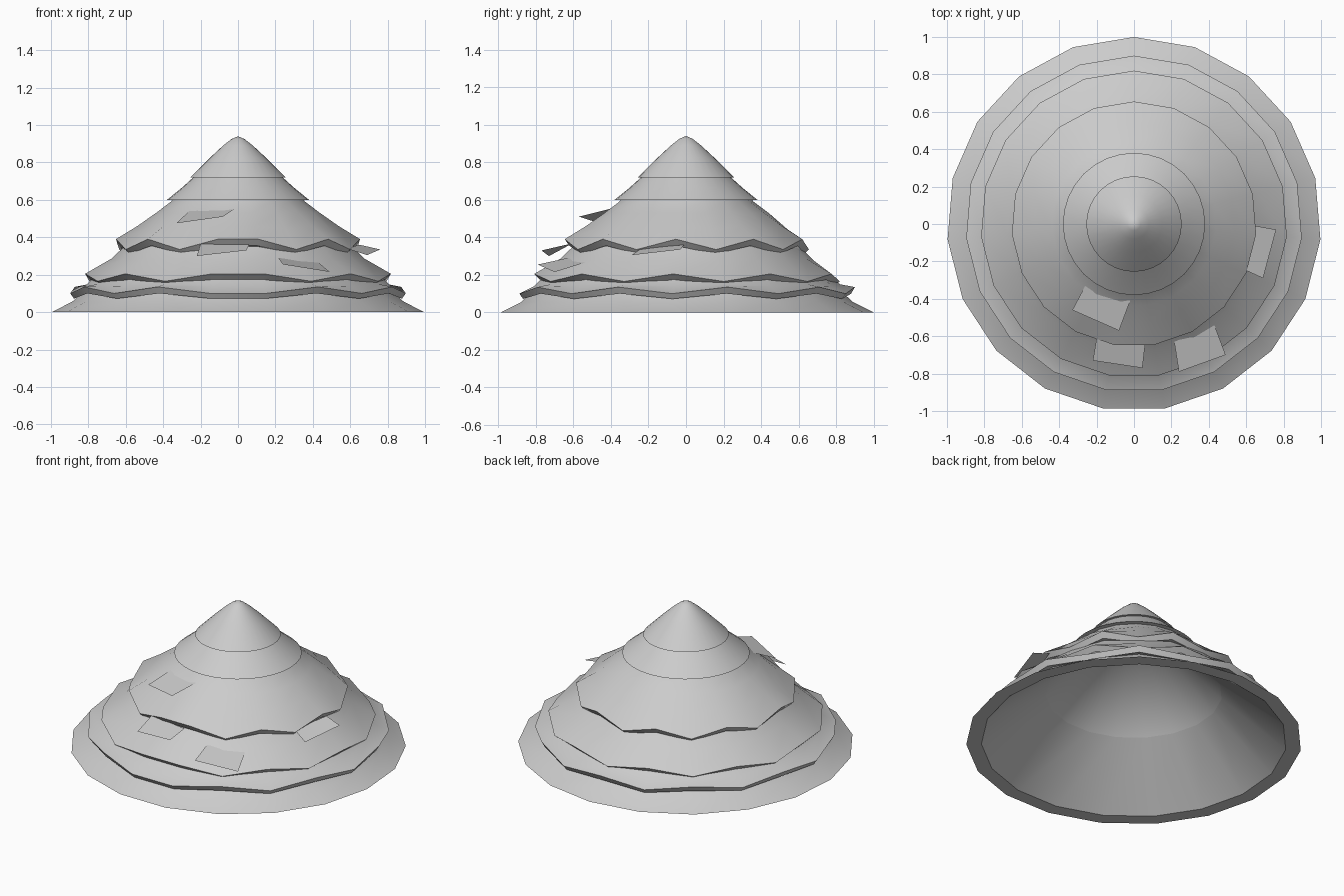
import bpy, bmesh, math

SIDES = 19

cube = bpy.data.objects.get("Cube")
if cube:
    bpy.data.objects.remove(cube, do_unlink=True)

grey = bpy.data.materials.new("pale_grey_thatch")
grey.use_nodes = True
colour = (0.6, 0.6, 0.6, 1)
grey.diffuse_color = colour
grey.node_tree.nodes["Principled BSDF"].inputs["Base Color"].default_value = colour


def finish(name, bm):
    mesh = bpy.data.meshes.new(name)
    bm.to_mesh(mesh)
    bm.free()
    mesh.materials.append(grey)
    obj = bpy.data.objects.new(name, mesh)
    bpy.context.collection.objects.link(obj)
    bpy.ops.object.select_all(action="DESELECT")
    obj.select_set(True)
    bpy.context.view_layer.objects.active = obj
    bpy.ops.object.shade_smooth_by_angle(angle=math.radians(40))
    return obj


def tier(name, profile, sides=SIDES, ragged=()):
    """Turn a profile of (radius, height, share of the ragged drop) about z."""
    bm = bmesh.new()
    rings = []
    for radius, height, share in profile:
        if radius == 0:
            rings.append([bm.verts.new((0, 0, height))] * sides)
            continue
        ring = []
        for i in range(sides):
            a = math.tau * i / sides
            drop = ragged[i] * share if ragged else 0
            ring.append(bm.verts.new((radius * math.sin(a), radius * math.cos(a), height - drop)))
        rings.append(ring)
    for low, high in zip(rings, rings[1:]):
        for i in range(sides):
            j = (i + 1) % sides
            corners = [low[j], low[i], high[i], high[j]]
            bm.faces.new(list(dict.fromkeys(corners)))
    return finish(name, bm)


def zigzag(depth, shift=0):
    """Alternating long and short straw ends, paired at the front."""
    return [depth * (int(abs(i - 9.5) + shift) % 2) for i in range(SIDES)]


# Hollow eaves with a flared foot and the inside of the roof
tier("eaves", [(0.91, 0, 0), (1, 0, 0), (0.89, 0.055, 0), (0.83, 0.11, 0), (0.77, 0.17, 0)])
tier("upper_lining", [(0, 0.85, 0), (0.525, 0.32, 0)])
tier("lower_lining", [(0.525, 0.32, 0), (0.91, 0, 0)])

# Ragged overlapping straw tiers
tier("lower_tier", [(0.83, 0.115, 0.3), (0.88, 0.1, 0.8), (0.9, 0.135, 1), (0.82, 0.15, 0.3),
                    (0.76, 0.2, 0)], ragged=zigzag(0.035, 1))
tier("middle_tier", [(0.77, 0.18, 0.3), (0.79, 0.175, 0.8), (0.82, 0.205, 1), (0.68, 0.285, 0.2),
                     (0.6, 0.36, 0)], ragged=zigzag(0.04))
tier("upper_tier", [(0.6, 0.35, 0.4), (0.63, 0.355, 0.8), (0.655, 0.39, 1), (0.54, 0.46, 0.3),
                    (0.44, 0.53, 0), (0.36, 0.59, 0), (0.32, 0.64, 0)], ragged=zigzag(0.055))

# Neat rounded tiers at the peak
tier("collar", [(0.33, 0.6, 0), (0.38, 0.6, 0), (0.3, 0.665, 0), (0.2, 0.755, 0)], 32)
tier("peak", [(0.21, 0.72, 0), (0.255, 0.72, 0), (0.15, 0.825, 0), (0.08, 0.89, 0),
              (0.035, 0.925, 0), (0, 0.94, 0)], 32)

# Loose straw patches lifting off the slope
patches = {
    "high_patch": [(-0.25, -0.31, 0.55), (-0.33, -0.46, 0.475), (-0.08, -0.57, 0.51), (-0.02, -0.41, 0.55)],
    "front_patch": [(-0.2, -0.61, 0.365), (-0.22, -0.73, 0.3), (0.045, -0.77, 0.33), (0.06, -0.64, 0.36)],
    "corner_patch": [(0.215, -0.63, 0.29), (0.24, -0.79, 0.255), (0.49, -0.7, 0.215), (0.43, -0.54, 0.265)],
    "left_patch": [(0.58, -0.24, 0.34), (0.69, -0.29, 0.305), (0.76, -0.03, 0.335), (0.65, -0.01, 0.36)],
}
for name, corners in patches.items():
    bm = bmesh.new()
    bm.faces.new([bm.verts.new(c) for c in corners])
    finish(name, bm)
